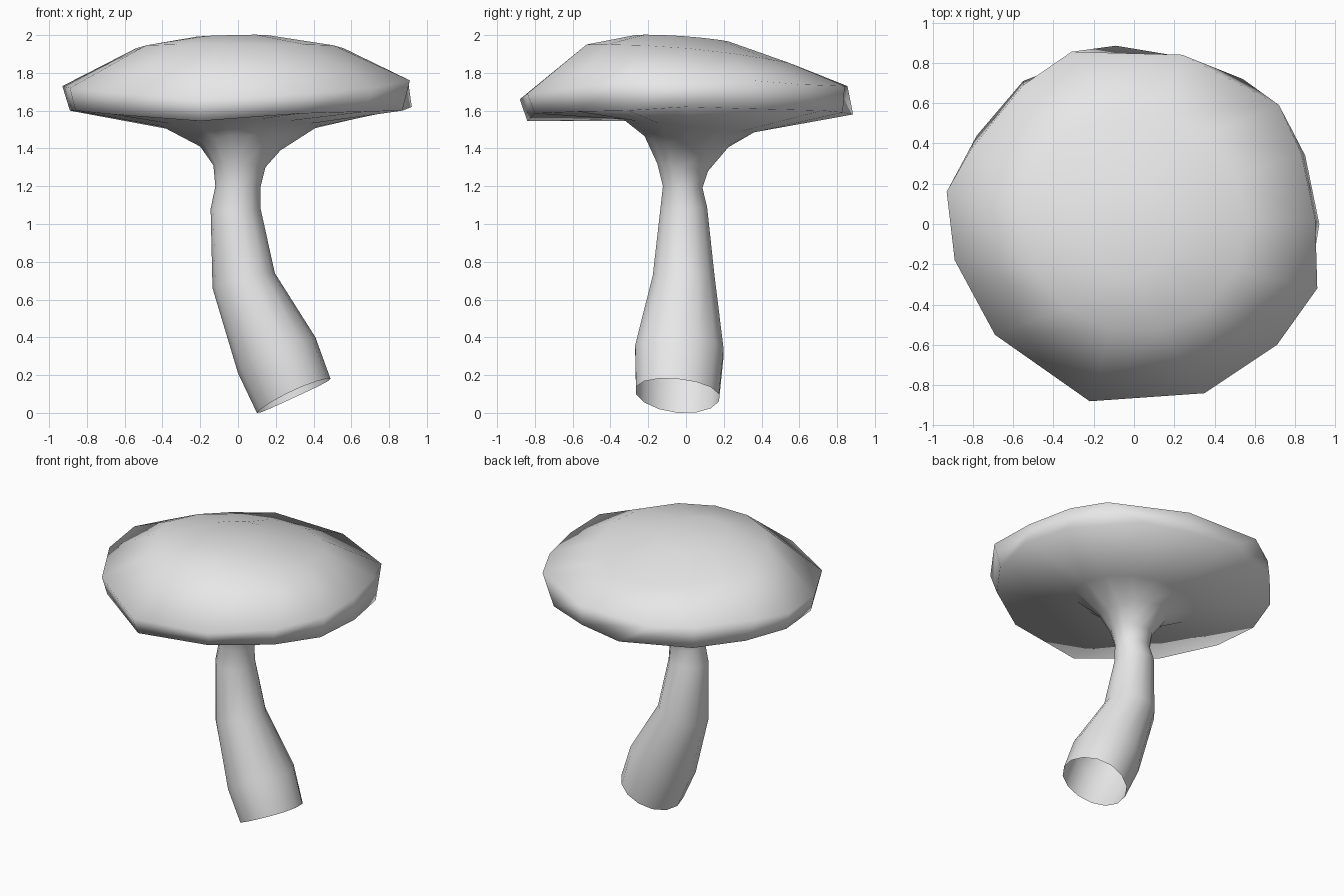
import bpy, bmesh, math

SIDES = 14


def ring(left, right, front, back):
    """Tilted oval through left/right (x, z) and front/back (y, z) extremes."""
    points = []
    for i in range(SIDES):
        a = 2 * math.pi * i / SIDES
        c, s = math.cos(a), math.sin(a)
        mid = c * c * (left[1] + right[1]) / 2 + s * s * (front[1] + back[1]) / 2
        points.append((
            (left[0] + right[0]) / 2 + c * (right[0] - left[0]) / 2,
            (front[0] + back[0]) / 2 + s * (back[0] - front[0]) / 2,
            mid + c * (right[1] - left[1]) / 2 + s * (back[1] - front[1]) / 2))
    return points


# Leaning stem, open at the foot
stem = [
    ring((0.10, 0.00), (0.49, 0.18), (-0.27, 0.12), (0.18, 0.08)),
    ring((0.00, 0.21), (0.41, 0.40), (-0.275, 0.34), (0.205, 0.32)),
    ring((-0.135, 0.66), (0.195, 0.74), (-0.18, 0.72), (0.155, 0.72)),
    ring((-0.145, 1.08), (0.12, 1.08), (-0.14, 1.07), (0.115, 1.09)),
    ring((-0.12, 1.20), (0.12, 1.20), (-0.125, 1.20), (0.09, 1.19)),
]

# Flare and underside of the cap
underside = [
    ring((-0.13, 1.31), (0.145, 1.30), (-0.155, 1.32), (0.12, 1.28)),
    ring((-0.20, 1.41), (0.225, 1.39), (-0.225, 1.47), (0.23, 1.41)),
    ring((-0.40, 1.515), (0.42, 1.515), (-0.34, 1.555), (0.37, 1.485)),
]

# Uneven rim of the cap, counterclockwise from the right
lower_rim = [
    (0.92, 0.00, 1.62), (0.85, 0.34, 1.61), (0.54, 0.72, 1.60), (0.24, 0.83, 1.59),
    (-0.09, 0.885, 1.58), (-0.55, 0.71, 1.59), (-0.78, 0.44, 1.60),
    (-0.89, 0.14, 1.60), (-0.86, -0.18, 1.60), (-0.66, -0.53, 1.58),
    (-0.20, -0.84, 1.545), (0.33, -0.80, 1.585), (0.68, -0.57, 1.595), (0.87, -0.31, 1.60)]
upper_rim = [
    (0.90, 0.02, 1.76), (0.83, 0.35, 1.76), (0.72, 0.59, 1.74), (0.24, 0.84, 1.73),
    (-0.31, 0.855, 1.73), (-0.55, 0.69, 1.73), (-0.81, 0.37, 1.73),
    (-0.93, 0.16, 1.73), (-0.89, -0.18, 1.72), (-0.69, -0.55, 1.70),
    (-0.22, -0.88, 1.66), (0.35, -0.84, 1.69), (0.71, -0.60, 1.72), (0.91, -0.32, 1.76)]

# Dome of the cap
dome = [
    ring((-0.54, 1.93), (0.56, 1.93), (-0.54, 1.95), (0.56, 1.85)),
    ring((-0.24, 1.985), (0.17, 1.995), (-0.27, 2.00), (0.23, 1.965)),
]

# Skin all rings into one continuous surface
bm = bmesh.new()
loops = [[bm.verts.new(p) for p in pts]
         for pts in stem + underside + [lower_rim, upper_rim] + dome]
for a, b in zip(loops, loops[1:]):
    for i in range(SIDES):
        j = (i + 1) % SIDES
        bm.faces.new((a[i], a[j], b[j], b[i]))
crown = bm.verts.new((-0.02, -0.02, 1.995))
for i in range(SIDES):
    bm.faces.new((loops[-1][i], loops[-1][(i + 1) % SIDES], crown))
for face in bm.faces:
    face.smooth = True

mesh = bpy.data.meshes.new("mushroom")
bm.to_mesh(mesh)
bm.free()

grey = bpy.data.materials.new("light_grey")
grey.diffuse_color = (0.8, 0.8, 0.8, 1)
mesh.materials.append(grey)
mushroom = bpy.data.objects.new("mushroom", mesh)
bpy.context.collection.objects.link(mushroom)
